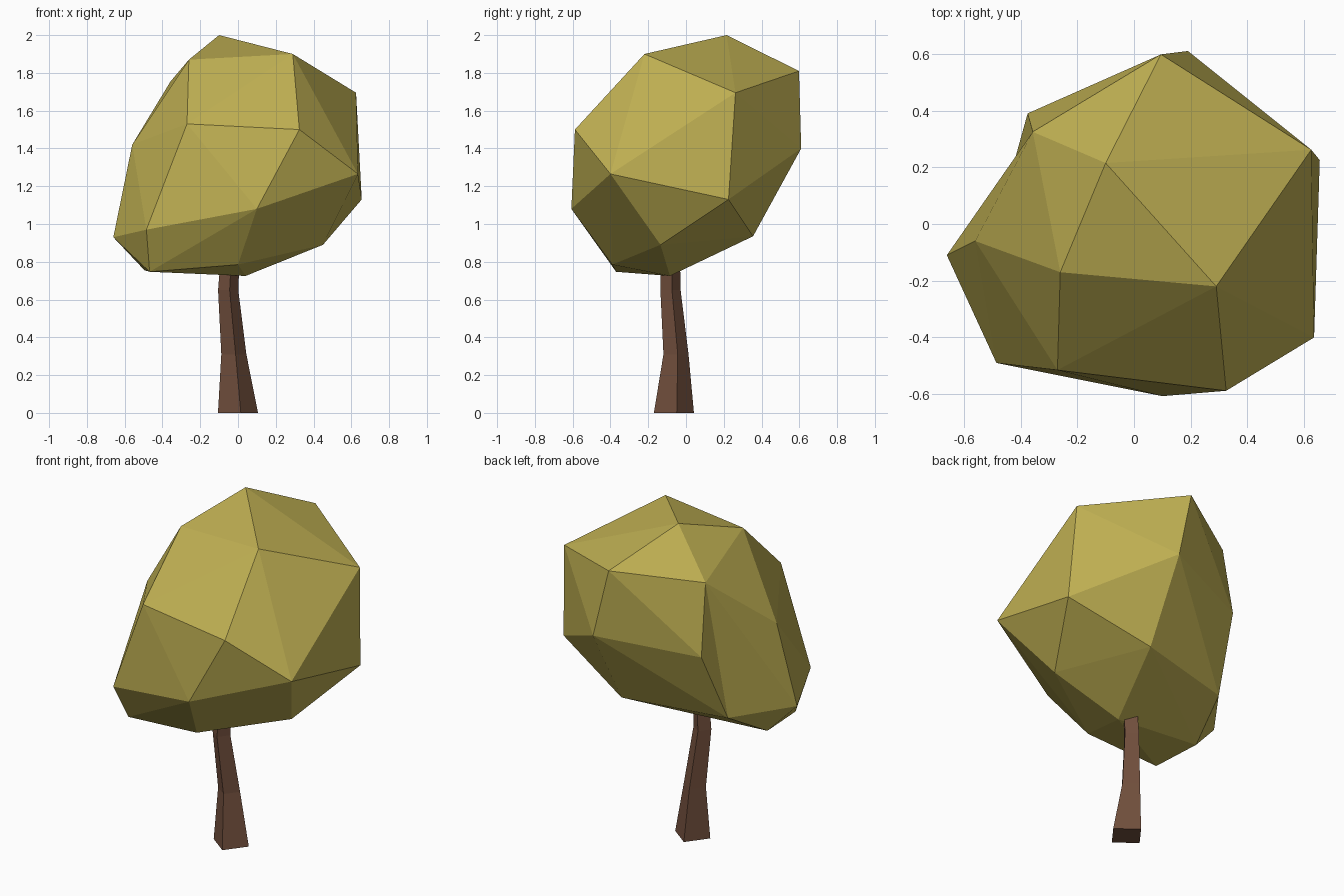
import bpy, bmesh, math
from mathutils import Vector

if "Cube" in bpy.data.objects:
    bpy.data.objects.remove(bpy.data.objects["Cube"])


def material(name, rgb):
    m = bpy.data.materials.new(name)
    m.diffuse_color = (*rgb, 1)
    m.use_nodes = True
    m.node_tree.nodes["Principled BSDF"].inputs["Base Color"].default_value = m.diffuse_color
    return m


def finish(bm, name, mat):
    bmesh.ops.recalc_face_normals(bm, faces=bm.faces[:])
    me = bpy.data.meshes.new(name)
    bm.to_mesh(me)
    bm.free()
    me.materials.append(mat)
    ob = bpy.data.objects.new(name, me)
    bpy.context.collection.objects.link(ob)
    return ob


leaf = material("olive leaves", (0.52, 0.43, 0.085))
bark = material("brown bark", (0.165, 0.078, 0.046))

# Trunk: a leaning, tapering square tube (centre x, centre y, z, radius)
rings = [(0.0, -0.064, 0.0, 0.107), (-0.022, -0.053, 0.31, 0.067),
         (-0.052, -0.082, 0.65, 0.054), (-0.04, -0.082, 0.85, 0.05)]
bm = bmesh.new()
loops = []
for cx, cy, z, r in rings:
    angles = [math.radians(-82 + 90 * k) for k in range(4)]
    loops.append([bm.verts.new((cx + r * math.cos(a), cy + r * math.sin(a), z)) for a in angles])
for lo, hi in zip(loops, loops[1:]):
    for k in range(4):
        n = (k + 1) % 4
        bm.faces.new((lo[k], lo[n], hi[n], hi[k]))
bm.faces.new(loops[0][::-1])
bm.faces.new(loops[-1])
finish(bm, "trunk", bark)

# Crown: faceted lump, the hull of a few corner points
side_low, side_back = (-0.66, -0.11, 0.93), (-0.375, 0.39, 1.336)
corners = [
    # top
    (-0.10, 0.215, 2.0), (0.29, -0.22, 1.90), (-0.26, -0.17, 1.87),
    (-0.357, 0.325, 1.755), (0.095, 0.598, 1.81), (0.625, 0.262, 1.695),
    # middle
    (0.19, 0.61, 1.40), (0.655, 0.225, 1.13), (0.635, -0.40, 1.265),
    (0.325, -0.588, 1.50), (-0.27, -0.515, 1.53), (0.10, -0.607, 1.08),
    (-0.485, -0.49, 0.97), side_low, (-0.56, -0.06, 1.42), side_back,
    # underside
    (0.45, -0.135, 0.89), (0.18, 0.355, 0.935), (-0.468, -0.37, 0.747),
    (0.0, -0.39, 0.785), (0.04, -0.085, 0.725), (-0.495, -0.065, 0.755),
    (-0.425, 0.21, 0.918)]
bm = bmesh.new()
for c in corners:
    bm.verts.new(c)
bmesh.ops.convex_hull(bm, input=bm.verts[:])

# Slight crease on the left side: turn the one bridging edge inwards
ends = (Vector(side_low), Vector(side_back))
bridge = [e for e in bm.edges
          if all(min((v.co - p).length for p in ends) < 1e-4 for v in e.verts)]
if bridge:
    bmesh.ops.rotate_edges(bm, edges=bridge, use_ccw=True)
finish(bm, "crown", leaf)
